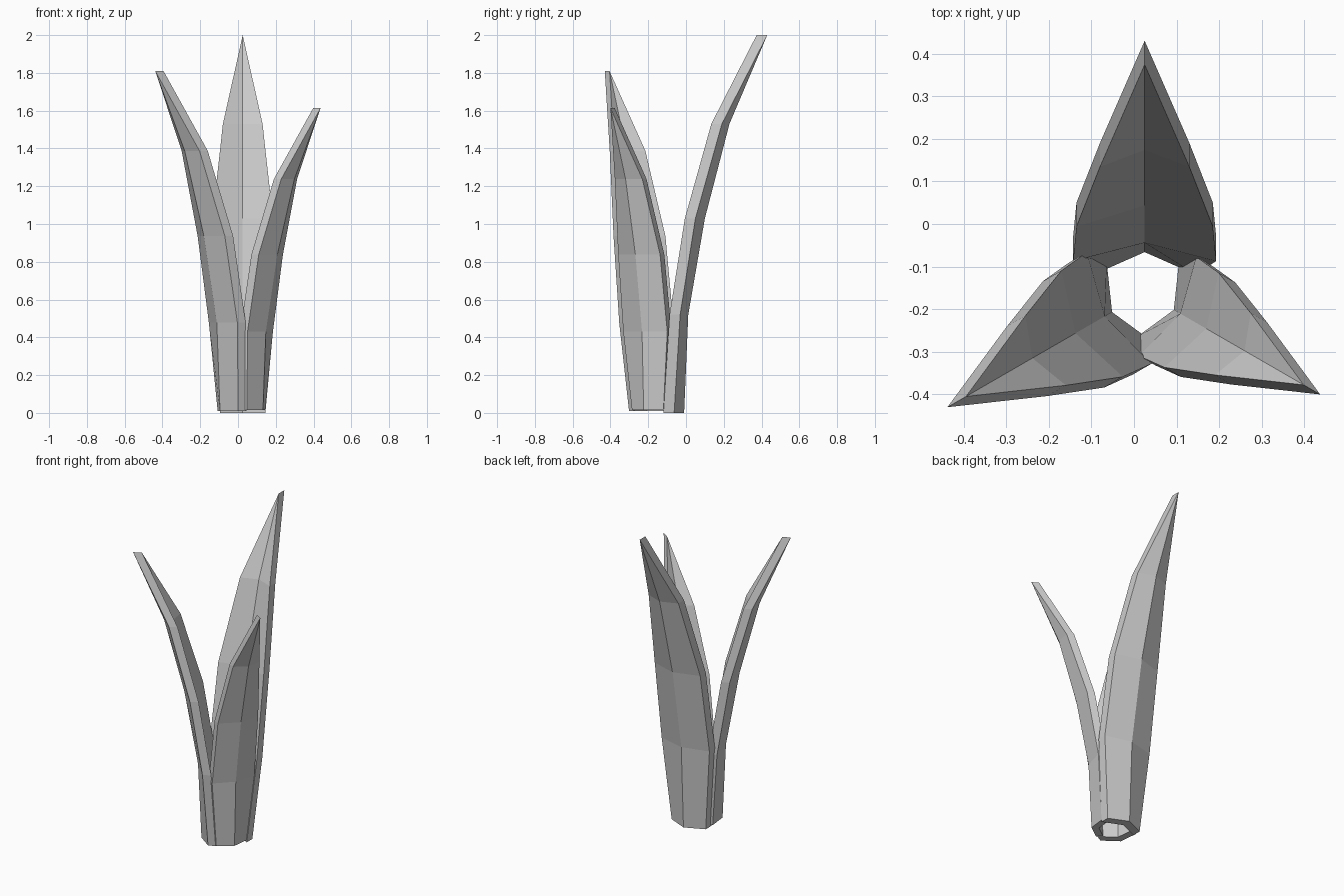
import bpy, bmesh
from mathutils import Matrix, Vector
from math import radians

if "Cube" in bpy.data.objects:
    bpy.data.objects.remove(bpy.data.objects["Cube"])

# Leaf rows: height, half width, outer keel y, fold depth (edge set in from keel)
ROWS = [(0.0, 0.12, -0.01, 0.053),
        (0.52, 0.168, 0.012, 0.043),
        (1.03, 0.16, 0.10, 0.05),
        (1.53, 0.105, 0.23, 0.04),
        (2.0, 0.0, 0.43, 0.0)]
THICK = 0.056


def leaf(name, tip, bottom, scale, angle):
    """Folded, thick leaf leaning to +y, turned by angle and placed by its tip."""
    bm = bmesh.new()
    rings = []
    for z, w, y, d in ROWS:
        pts = [(-w, y - d), (0, y), (w, y - d),
               (w, y - d - THICK), (0, y - THICK), (-w, y - d - THICK)]
        rings.append([bm.verts.new((px, py, z)) for px, py in pts])
    for a, b in zip(rings, rings[1:]):
        for i in range(6):
            j = (i + 1) % 6
            bm.faces.new((a[i], a[j], b[j], b[i]))
    # Base cap in two halves
    r = rings[0]
    bm.faces.new((r[0], r[1], r[4], r[5]))
    bm.faces.new((r[1], r[2], r[3], r[4]))
    # Pinch the tip to a single edge
    bmesh.ops.remove_doubles(bm, verts=bm.verts, dist=0.0001)
    bmesh.ops.recalc_face_normals(bm, faces=bm.faces)
    rot = Matrix.Rotation(radians(angle), 4, 'Z')
    offset = Vector((tip[0], tip[1], bottom)) - rot @ Vector((0, 0.43 * scale, 0))
    bm.transform(Matrix.Translation(offset) @ rot @ Matrix.Scale(scale, 4))
    mesh = bpy.data.meshes.new(name)
    bm.to_mesh(mesh)
    bm.free()
    bpy.context.collection.objects.link(bpy.data.objects.new(name, mesh))


# Three leaves of decreasing size around the stem hollow
leaf("leaf_back", (0.025, 0.43), 0.0, 1.0, 0)
leaf("leaf_left", (-0.438, -0.43), 0.01, 0.9, 120)
leaf("leaf_right", (0.437, -0.40), 0.014, 0.8, -120)
